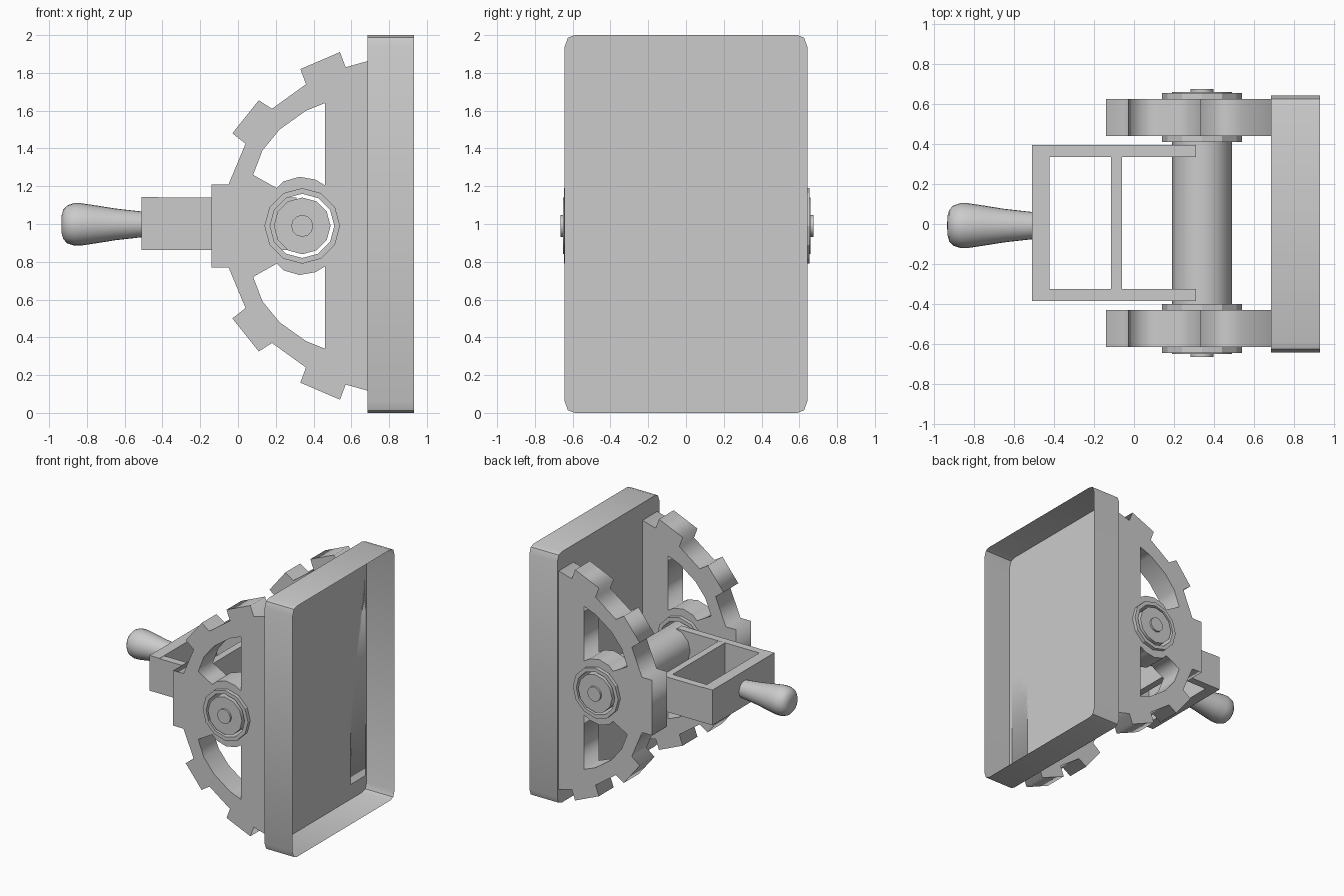
import bpy, bmesh, math
from mathutils import Vector, Matrix

if "Cube" in bpy.data.objects:
    bpy.data.objects.remove(bpy.data.objects["Cube"])

CX, CZ, Y0 = 0.34, 0.99, 0.005   # axle centre and y offset of the mechanism


def mesh_object(name, bm, smooth=None):
    me = bpy.data.meshes.new(name)
    bmesh.ops.recalc_face_normals(bm, faces=bm.faces)
    bm.to_mesh(me)
    bm.free()
    ob = bpy.data.objects.new(name, me)
    bpy.context.collection.objects.link(ob)
    if smooth:
        bpy.ops.object.select_all(action='DESELECT')
        ob.select_set(True)
        bpy.context.view_layer.objects.active = ob
        bpy.ops.object.shade_smooth_by_angle(angle=math.radians(smooth))
    return ob


def lathe(name, profile, axis, centre, steps, smooth=None, closed=False):
    """Spin (distance along axis, radius) points around the x or y axis."""
    bm = bmesh.new()
    along = Vector((1, 0, 0)) if axis == 'x' else Vector((0, 1, 0))
    vs = [bm.verts.new(along * a + Vector((0, 0, r))) for a, r in profile]
    pairs = list(zip(vs, vs[1:] + vs[:1] if closed else vs[1:]))
    edges = [bm.edges.new(p) for p in pairs]
    bmesh.ops.spin(bm, geom=vs + edges, cent=(0, 0, 0), axis=along,
                   angle=2 * math.pi, steps=steps)
    bmesh.ops.remove_doubles(bm, verts=bm.verts, dist=1e-4)
    bmesh.ops.transform(bm, matrix=Matrix.Translation(centre), verts=bm.verts)
    return mesh_object(name, bm, smooth)


def plate(name, loops, y, thickness):
    """Extruded xz outline; loops after the first are holes."""
    cu = bpy.data.curves.new(name + "_outline", 'CURVE')
    cu.dimensions, cu.fill_mode, cu.extrude = '2D', 'BOTH', thickness / 2
    for pts in loops:
        sp = cu.splines.new('POLY')
        sp.points.add(len(pts) - 1)
        for p, (x, z) in zip(sp.points, pts):
            p.co = (x, z, 0, 1)
        sp.use_cyclic_u = True
    tmp = bpy.data.objects.new(name + "_tmp", cu)
    bpy.context.collection.objects.link(tmp)
    bm = bmesh.new()
    me = tmp.to_mesh()
    bm.from_mesh(me)
    tmp.to_mesh_clear()
    bpy.data.objects.remove(tmp)
    bmesh.ops.remove_doubles(bm, verts=bm.verts, dist=1e-4)
    bmesh.ops.transform(bm, verts=bm.verts, matrix=Matrix.Translation((0, y, 0))
                        @ Matrix.Rotation(math.pi / 2, 4, 'X'))
    return mesh_object(name, bm)


def box(name, x0, x1, y0, y1, z0, z1):
    bm = bmesh.new()
    bmesh.ops.create_cube(bm, size=1)
    for v in bm.verts:
        v.co = (x1 if v.co.x > 0 else x0, y1 if v.co.y > 0 else y0,
                z1 if v.co.z > 0 else z0)
    return mesh_object(name, bm)


def flip(pts):
    return [(x, 2 * CZ - z) for x, z in reversed(pts)]


# Back tray: thin shell open towards +x
corner = [(0.642, 0.94), (0.625, 0.987), (0.588, 1.0)]
outline = corner + [(-y, z) for y, z in reversed(corner)]
outline += [(-y, -z) for y, z in outline]
bm = bmesh.new()
back = [bm.verts.new((0.685, y, 1 + z)) for y, z in outline]
rim = [bm.verts.new((0.932, y, 1 + z)) for y, z in outline]
bm.faces.new(back)
for i in range(len(back)):
    j = (i + 1) % len(back)
    bm.faces.new((back[i], back[j], rim[j], rim[i]))
mesh_object("back_tray", bm, 30)

# Half gear outline, windows and axle hole
teeth = [(0.685, 1.862), (0.57, 1.83), (0.54, 1.91), (0.33, 1.82), (0.36, 1.74),
         (0.18, 1.61), (0.11, 1.655), (-0.03, 1.48), (0.04, 1.425),
         (-0.05, 1.21), (-0.14, 1.21)]
window = [(0.46, 1.64), (0.36, 1.60), (0.22, 1.50), (0.13, 1.39), (0.08, 1.26),
          (0.205, 1.19), (0.24, 1.225), (0.325, 1.25), (0.41, 1.235), (0.46, 1.205)]
hole = [(CX + 0.185 * math.cos(math.pi * i / 6), CZ + 0.185 * math.sin(math.pi * i / 6))
        for i in range(12)]

# Gears and their bearing rings on both sides
for side, s in (("front", -1), ("rear", 1)):
    plate(side + "_half_gear", [teeth + flip(teeth), window, flip(window), hole],
          Y0 + s * 0.528, 0.186)
    lathe(side + "_bearing_ring",
          [(s * 0.405, 0.2), (s * 0.65, 0.2), (s * 0.65, 0.17), (s * 0.405, 0.17)],
          'y', (CX, Y0, CZ), 12, closed=True)

# Axle with small end bosses
half = [(0.67, 0), (0.67, 0.058), (0.655, 0.058), (0.655, 0.15)]
lathe("axle", [(-y, r) for y, r in half] + half[::-1], 'y', (CX, Y0, CZ), 12, 40)

# Handle frame
for side, s in (("front", -1), ("rear", 1)):
    a, b = sorted((Y0 + s * 0.33, Y0 + s * 0.39))
    box(side + "_frame_arm", -0.43, 0.31, a, b, 0.862, 1.14)
box("frame_end_bar", -0.51, -0.422, Y0 - 0.39, Y0 + 0.39, 0.862, 1.143)
box("frame_cross_bar", -0.115, -0.06, Y0 - 0.332, Y0 + 0.332, 0.863, 1.139)

# Rounded grip
lathe("grip", [(-0.50, 0), (-0.50, 0.067), (-0.65, 0.084), (-0.75, 0.1), (-0.83, 0.112),
               (-0.87, 0.112), (-0.905, 0.1), (-0.925, 0.078), (-0.934, 0.045), (-0.935, 0)],
      'x', (0, -0.008, 0.998), 24, 45)
